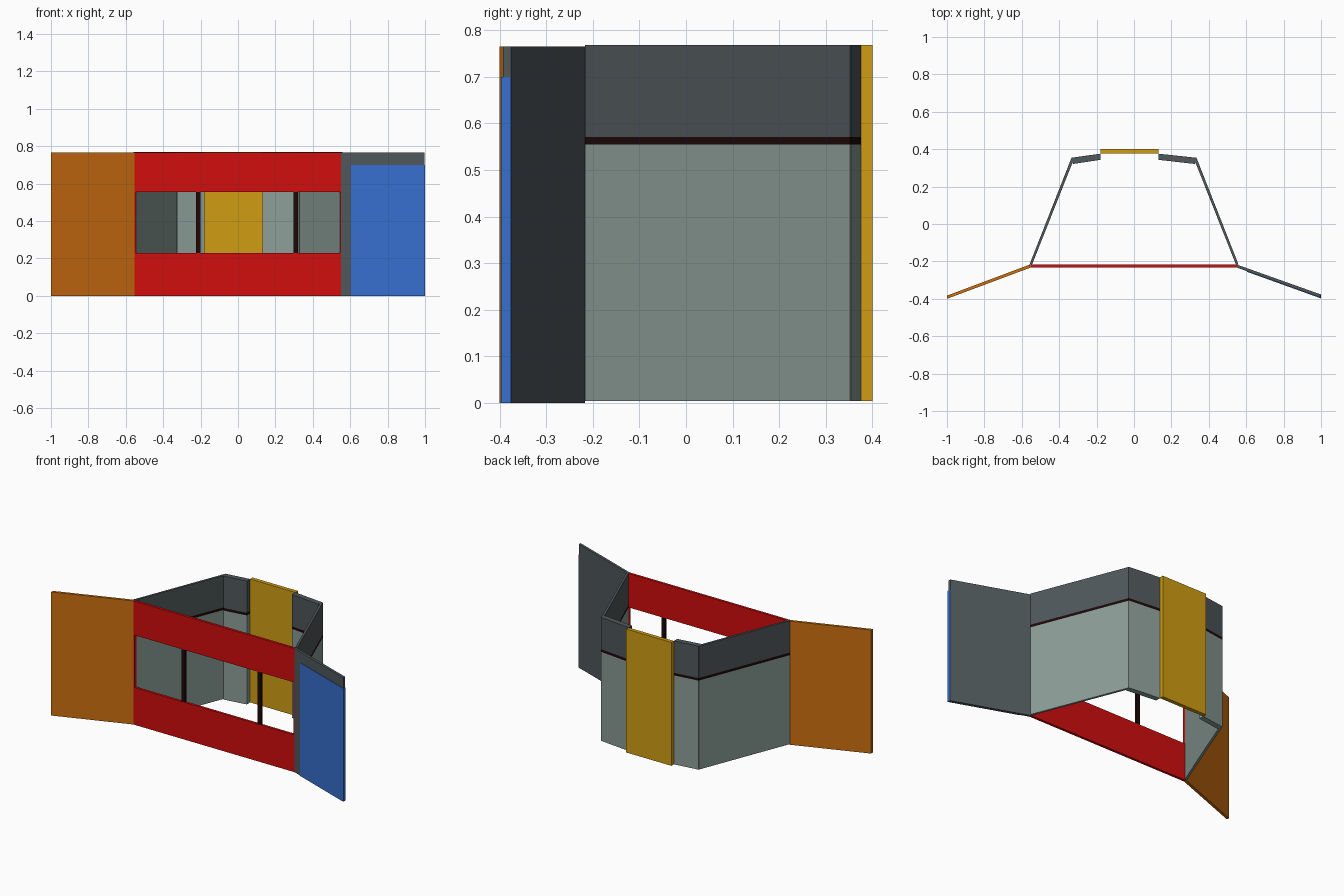
import bpy, bmesh
from mathutils import Vector

if "Cube" in bpy.data.objects:
    bpy.data.objects.remove(bpy.data.objects["Cube"])


def mat(name, r, g, b):
    m = bpy.data.materials.new(name)
    m.diffuse_color = (r, g, b, 1)
    m.use_nodes = True
    m.node_tree.nodes["Principled BSDF"].inputs["Base Color"].default_value = m.diffuse_color
    return m


RED = mat("red", 0.64, 0.004, 0.004)
ORANGE = mat("orange", 0.60, 0.155, 0.005)
BLUE = mat("blue", 0.04, 0.16, 0.62)
YELLOW = mat("yellow", 0.63, 0.34, 0.006)
PALE = mat("pale grey green", 0.26, 0.34, 0.312)
DARK = mat("dark grey", 0.08, 0.098, 0.105)
TRIM = mat("dark maroon", 0.013, 0.0025, 0.0027)


def prism(name, outline, levels, mats):
    """Footprint extruded through z levels, one material per band."""
    bm = bmesh.new()
    rings = [[bm.verts.new((x, y, z)) for x, y in outline] for z in levels]
    n = len(outline)
    for k in range(len(levels) - 1):
        for i in range(n):
            j = (i + 1) % n
            f = bm.faces.new((rings[k][i], rings[k][j], rings[k + 1][j], rings[k + 1][i]))
            f.material_index = k
    bm.faces.new(rings[0][::-1])
    bm.faces.new(rings[-1]).material_index = len(mats) - 1
    bmesh.ops.recalc_face_normals(bm, faces=bm.faces)
    me = bpy.data.meshes.new(name)
    bm.to_mesh(me)
    bm.free()
    for m in mats:
        me.materials.append(m)
    ob = bpy.data.objects.new(name, me)
    bpy.context.collection.objects.link(ob)
    return ob


def box(name, x0, x1, y0, y1, z0, z1, m):
    return prism(name, [(x0, y0), (x1, y0), (x1, y1), (x0, y1)], [z0, z1], [m])


# Front wall: frame around the long window opening
F0, F1, TOP = -0.233, -0.217, 0.765
bm = bmesh.new()
xs, zs = (-0.553, -0.545, 0.545, 0.55), (0, 0.23, 0.555, TOP)
grid = [[bm.verts.new((x, F0, z)) for x in xs] for z in zs]
for k in range(3):
    for i in range(3):
        if (i, k) != (1, 1):
            bm.faces.new((grid[k][i], grid[k][i + 1], grid[k + 1][i + 1], grid[k + 1][i]))
ext = bmesh.ops.extrude_face_region(bm, geom=bm.faces[:], use_keep_orig=True)
bmesh.ops.translate(bm, vec=Vector((0, F1 - F0, 0)),
                    verts=[v for v in ext["geom"] if isinstance(v, bmesh.types.BMVert)])
bmesh.ops.recalc_face_normals(bm, faces=bm.faces)
me = bpy.data.meshes.new("front_wall")
bm.to_mesh(me)
bm.free()
me.materials.append(RED)
bpy.context.collection.objects.link(bpy.data.objects.new("front_wall", me))

# Window posts
for i, x in enumerate((-0.213, 0.308)):
    box(f"window_post_{i + 1}", x - 0.012, x + 0.012, -0.232, -0.218, 0.23, 0.555, TRIM)

# Left wing
prism("left_wing", [(-1, -0.4), (-0.553, -0.233), (-0.557, -0.217), (-1, -0.383)], [0, TOP], [ORANGE])

# Right wing with its blue facing, which wraps the outer end
prism("right_wing", [(0.55, -0.233), (0.997, -0.393), (0.997, -0.376), (0.55, -0.217)], [0, TOP], [DARK])
prism("right_wing_facing", [(0.605, -0.256), (0.997, -0.397), (1, -0.397), (1, -0.376),
                            (0.997, -0.376), (0.997, -0.393), (0.605, -0.2525)], [0, 0.70], [BLUE])

# Banded rear walls, both sides
LEVELS = [0.004, 0.555, 0.571, 0.768]
for side, s, inner in (("left", -1, 0.18), ("right", 1, 0.13)):
    prism(side + "_side_wall",
          [(s * 0.545, -0.217), (s * 0.559, -0.217), (s * 0.335, 0.352), (s * 0.322, 0.345)],
          LEVELS, [PALE, TRIM, DARK])
    prism(side + "_back_wall",
          [(s * 0.325, 0.321), (s * 0.335, 0.354), (s * inner, 0.376), (s * inner, 0.343)],
          LEVELS, [PALE, TRIM, DARK])

# Back door panel
box("back_door", -0.18, 0.13, 0.376, 0.4, 0.004, 0.768, YELLOW)
